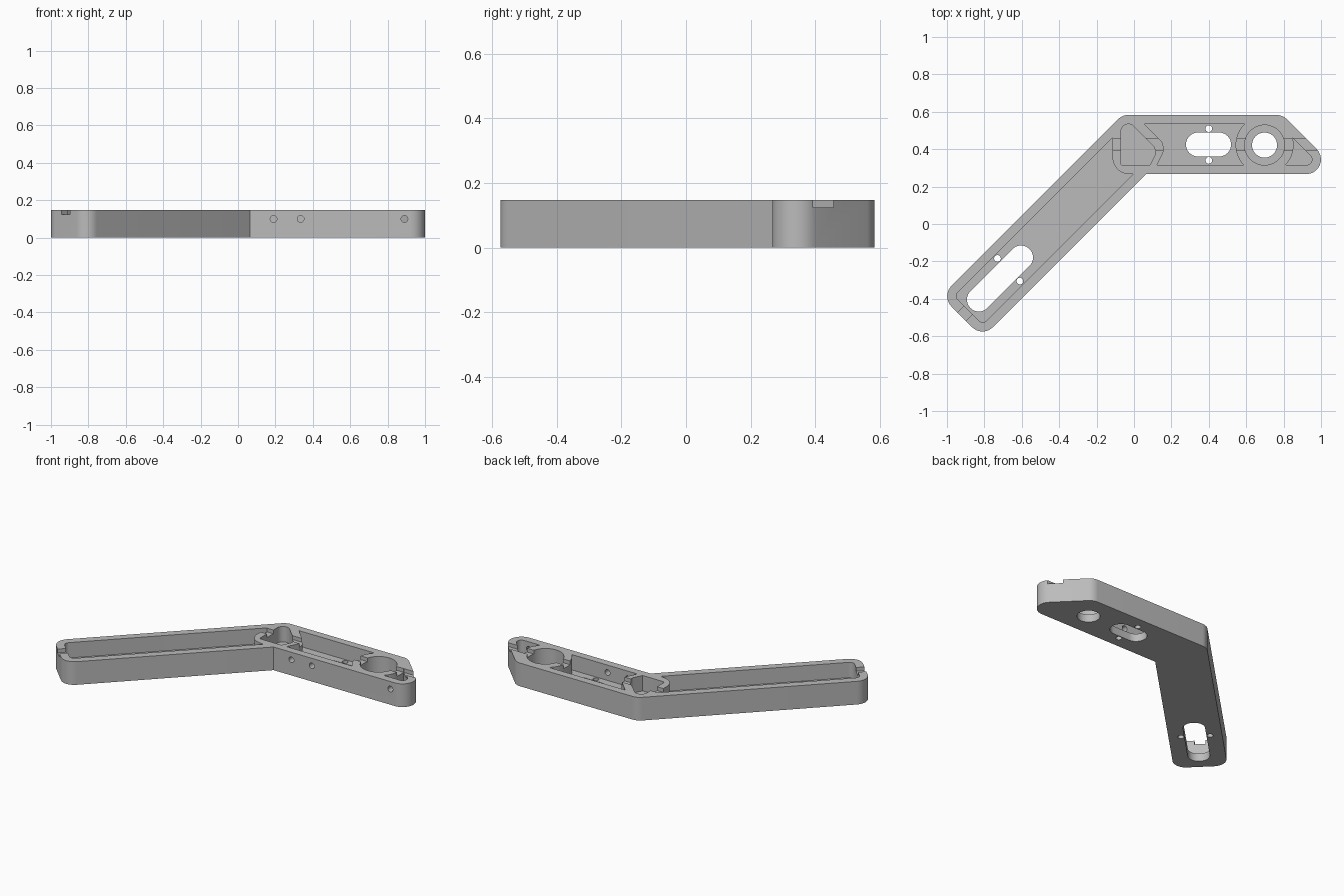
import bpy, bmesh
from math import pi, sin, cos
from mathutils import Vector, Matrix

cube = bpy.data.objects.get("Cube")
if cube:
    bpy.data.objects.remove(cube, do_unlink=True)

HEIGHT, FLOOR, ABOVE = 0.148, 0.05, 0.2
AXIS = 0.425      # centre line of the short arm; the long arm lies on y = x + AXIS

grey = bpy.data.materials.new("plain grey")
grey.use_nodes = True
colour = (0.5, 0.5, 0.5, 1)
grey.diffuse_color = colour
grey.node_tree.nodes["Principled BSDF"].inputs["Base Color"].default_value = colour


def rounded(corners, steps=10):
    """Outline through (x, y, radius) corners, each rounded by its radius."""
    points = []
    for i, (x, y, r) in enumerate(corners):
        p = Vector((x, y))
        if r == 0:
            points.append(p)
            continue
        a = (Vector(corners[i - 1][:2]) - p).normalized()
        b = (Vector(corners[(i + 1) % len(corners)][:2]) - p).normalized()
        middle = (a + b).normalized()
        half_cos = middle.dot(a)
        half_sin = (1 - half_cos ** 2) ** 0.5
        centre = p + middle * (r / half_sin)
        start = p + a * (r * half_cos / half_sin) - centre
        turn = 2 * (pi / 2 - a.angle(b) / 2)
        if a.x * b.y - a.y * b.x > 0:
            turn = -turn
        for k in range(steps + 1):
            c, s = cos(turn * k / steps), sin(turn * k / steps)
            points.append(centre + Vector((start.x * c - start.y * s,
                                           start.x * s + start.y * c)))
    return points


def finish(name, bm):
    mesh = bpy.data.meshes.new(name)
    bm.to_mesh(mesh)
    bm.free()
    mesh.materials.append(grey)
    obj = bpy.data.objects.new(name, mesh)
    bpy.context.scene.collection.objects.link(obj)
    return obj


def prism(name, corners, z0, z1):
    """Closed upright solid on a counter-clockwise rounded outline."""
    bm = bmesh.new()
    outline = rounded(corners)
    low = [bm.verts.new((p.x, p.y, z0)) for p in outline]
    high = [bm.verts.new((p.x, p.y, z1)) for p in outline]
    bm.faces.new(low[::-1])
    bm.faces.new(high)
    for i in range(len(low)):
        bm.faces.new((low[i - 1], low[i], high[i], high[i - 1]))
    return finish(name, bm)


def cylinder(name, x, y, z, r, depth, turn=0, sides=48):
    bm = bmesh.new()
    place = Matrix.Translation((x, y, z)) @ Matrix.Rotation(turn, 4, "X")
    bmesh.ops.create_cone(bm, cap_ends=True, segments=sides, radius1=r, radius2=r,
                          depth=depth, matrix=place)
    return finish(name, bm)


def strip(name, start, end, half, radius, z0):
    """Straight bar between two points, used for slots and wire channels."""
    a, b = Vector(start), Vector(end)
    along = (b - a).normalized()
    n = Vector((-along.y, along.x)) * half
    d = along * radius
    ends = (a - d - n, b + d - n, b + d + n, a - d + n)
    return prism(name, [(p.x, p.y, radius * 0.99) for p in ends], z0, ABOVE)


def cut(target, tool):
    """Subtract the tool, keeping the first solver result that is a real cut."""
    mod = target.modifiers.new("cut", "BOOLEAN")
    mod.operation, mod.object = "DIFFERENCE", tool
    before = len(target.data.polygons)
    for solver in ("EXACT", "MANIFOLD", "FLOAT"):
        mod.solver = solver
        graph = bpy.context.evaluated_depsgraph_get()
        result = bpy.data.meshes.new_from_object(target.evaluated_get(graph))
        if len(result.polygons) not in (0, before):
            target.data = result
            break
    target.modifiers.remove(mod)
    bpy.data.objects.remove(tool, do_unlink=True)


# Bent bracket body
R = 0.078
body = prism("bracket_body", [
    (-1.031, -0.386, R), (-0.81, -0.607, R), (0.064, 0.267, 0),
    (1.11, 0.267, R), (0.794, 0.583, R), (-0.062, 0.583, R)], 0, HEIGHT)

# Long arm pocket, ending at the rounded elbow hub
cut(body, prism("long_pocket", [
    (-0.962, -0.385, 0.03), (-0.809, -0.538, 0.03), (-0.004, 0.267, 0),
    (-0.115, 0.267, 0.09), (-0.115, 0.462, 0)], FLOOR, ABOVE))

# Elbow hub pocket
cut(body, prism("hub_pocket", [
    (-0.07, 0.315, 0.01), (0.086, 0.315, 0), (0.118, 0.38, 0.03),
    (0.106, 0.415, 0.02), (-0.07, 0.591, 0.04)], FLOOR, ABOVE))

# Short arm pockets, kept clear of the ring wall
RING_X, RING_Y = 0.698, 0.422
for name, corners in (
        ("short_pocket", [(0.123, 0.315, 0), (0.7, 0.315, 0), (0.7, 0.535, 0),
                          (0.055, 0.535, 0), (0.15, 0.44, 0.02), (0.162, 0.395, 0.04)]),
        ("tip_pocket", [(0.78, 0.315, 0), (0.994, 0.315, 0.03), (0.8, 0.509, 0)])):
    pocket = prism(name, corners, FLOOR, ABOVE)
    cut(pocket, cylinder("ring_keep", RING_X, RING_Y, 0.1, 0.155, 1))
    cut(body, pocket)

# Round seat with its through hole
cut(body, cylinder("ring_seat", RING_X, RING_Y, FLOOR + 0.1, 0.107, 0.2))
cut(body, cylinder("ring_hole", RING_X, RING_Y, 0, 0.067, 1))

# Long through slots
cut(body, strip("short_slot", (0.342, AXIS), (0.455, AXIS), 0.064, 0.064, -0.1))
cut(body, strip("long_slot", (-0.829, -0.404), (-0.604, -0.179), 0.064, 0.064, -0.1))

# Small screw holes beside the slots
for x, y in ((0.4, 0.51), (0.4, 0.34), (-0.73, -0.184), (-0.61, -0.305)):
    cut(body, cylinder("screw_hole", x, y, 0, 0.018, 1, sides=24))

# Side holes through the front wall
for x in (0.19, 0.335, 0.89):
    cut(body, cylinder("side_hole", x, 0.28, 0.1, 0.018, 0.1, pi / 2, 24))

# Shallow wire channels across the wall tops
cut(body, strip("short_channel", (-0.118, AXIS), (1.1, AXIS), 0.032, 0, 0.124))
cut(body, strip("long_channel", (-1.0, -0.575), (-0.86, -0.435), 0.032, 0, 0.124))

# Smooth the round walls, keep the edges sharp
bpy.ops.object.select_all(action="DESELECT")
body.select_set(True)
bpy.context.view_layer.objects.active = body
bpy.ops.object.shade_smooth_by_angle(angle=pi / 6)
